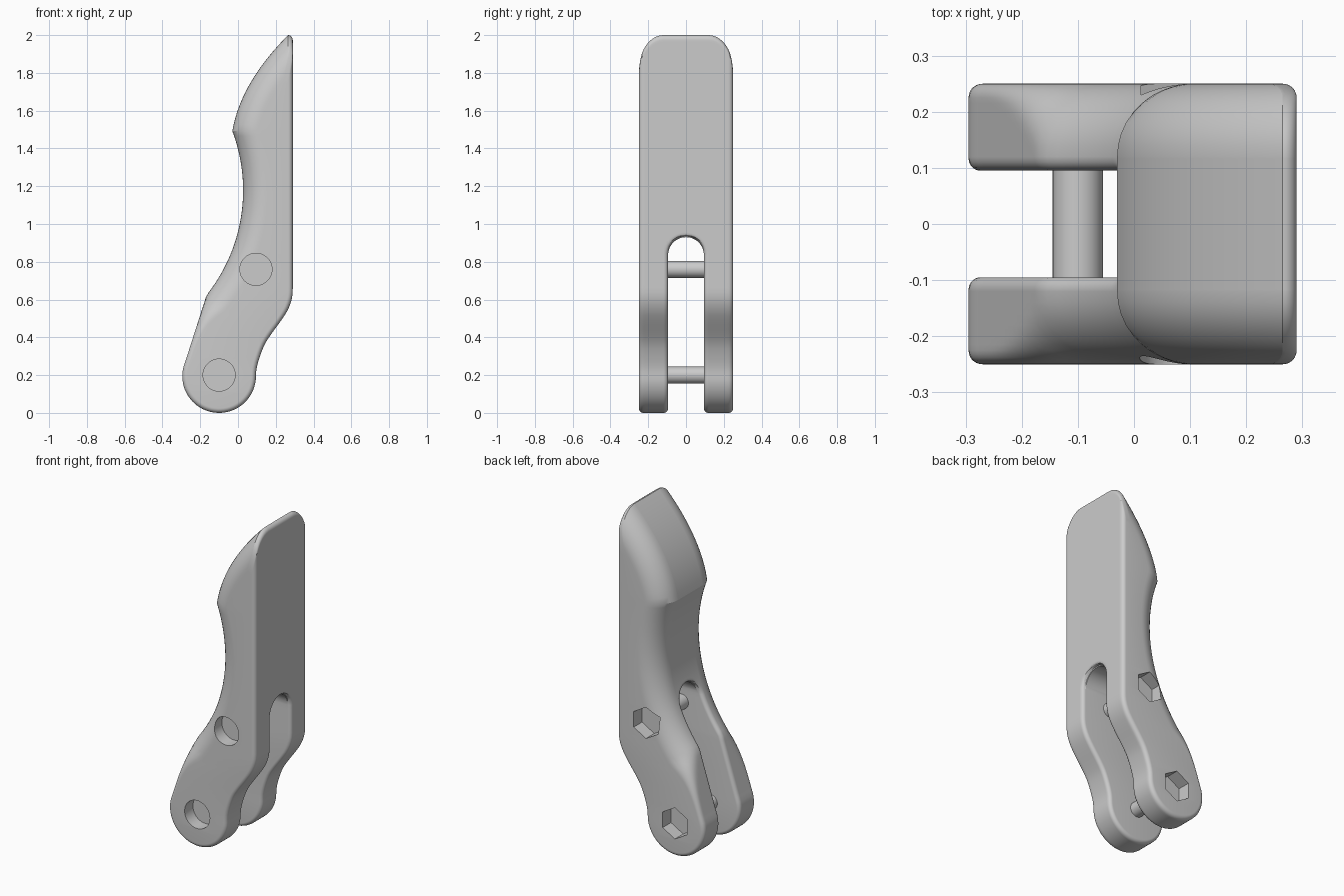
import bpy, bmesh, math
from mathutils import Matrix

cube = bpy.data.objects.get("Cube")
if cube:
    bpy.data.objects.remove(cube, do_unlink=True)

HALF = 0.25            # half thickness
SLOT = 0.095           # slot half width
ARCH = 0.835           # centre height of the slot arch
FOOT_X, FOOT_R = -0.1, 0.195
CREST = 1.492
BACK_X = 0.29
SMALL = 0.025          # small fillet radius
PIVOTS = ((-0.1, 0.2), (0.095, 0.76))

grey = bpy.data.materials.new("plain_grey")
grey.use_nodes = True
colour = (0.6, 0.6, 0.6, 1)
grey.diffuse_color = colour
grey.node_tree.nodes["Principled BSDF"].inputs["Base Color"].default_value = colour


# ---- side profile: left and right edge as functions of height
def foot(z):
    return math.sqrt(max(FOOT_R ** 2 - (z - FOOT_R) ** 2, 0))


def left_edge(z):
    if z < 0.25:
        return FOOT_X - foot(z)
    if z < 0.62:
        return -0.286 + (z - 0.25) * 0.32
    if z < CREST:
        return 0.027 - 0.89 + math.sqrt(0.89 ** 2 - (z - 1.178) ** 2)
    u = (z - CREST) / (2 - CREST)
    return -0.03 + 0.295 * (0.29 * u + 0.71 * u * u)


KNEE = ((0.195, 0.095), (0.26, 0.104), (0.36, 0.14), (0.42, 0.178),
        (0.48, 0.222), (0.54, 0.261), (0.6, 0.284), (0.66, BACK_X))


def right_edge(z):
    if z <= FOOT_R:
        return FOOT_X + foot(z)
    if z >= KNEE[-1][0]:
        return BACK_X
    n = len(KNEE)
    slopes = [0.0] + [(KNEE[i + 1][1] - KNEE[i - 1][1]) / (KNEE[i + 1][0] - KNEE[i - 1][0])
                      for i in range(1, n - 1)] + [0.0]
    i = max(k for k in range(n - 1) if KNEE[k][0] <= z)
    (a, xa), (b, xb) = KNEE[i], KNEE[i + 1]
    h = b - a
    t = (z - a) / h
    smooth = t * t * (3 - 2 * t)
    return (xa + (xb - xa) * smooth + h * slopes[i] * t * (1 - t) ** 2
            - h * slopes[i + 1] * t * t * (1 - t))


# ---- rounded edges: how far the surface sinks near the sides and the slot
def fillet(s, r):
    s = max(s, 0)
    return r - math.sqrt(r * r - (r - s) ** 2) if s < r else 0.0


def inset(y, z, left):
    y = abs(y)
    r = SMALL
    if left:
        r += 0.105 * min(max((z - 0.25) / 0.37, 0), 1) ** 3
    gap = (math.hypot(y, z - ARCH) if z > ARCH else y) - SLOT
    return max(fillet(HALF - y, r), fillet(gap, 0.022))


def surface(y, z, left):
    sign = 1 if left else -1
    edge = left_edge if left else right_edge
    d = inset(y, z, left)
    best = sign * edge(z) + d
    steps = 14
    for k in range(-steps, steps + 1):
        q = max(z + d * math.sin(k / steps * math.pi / 2), 0.05)
        dq = inset(y, q, left)
        rest = dq * dq - (q - z) ** 2
        if rest > 0:
            best = max(best, sign * edge(q) + math.sqrt(rest))
    return sign * best


def tip_height(y):
    target = BACK_X - inset(y, 1.7, False) - SMALL
    low, high = 1.55, 2.05
    for _ in range(40):
        mid = (low + high) / 2
        if surface(y, mid, True) < target:
            low = mid
        else:
            high = mid
    return low


FOOT_ROWS, LEG_ROWS, ARCH_ROWS, GRIP_ROWS, TIP_ROWS = 16, 26, 10, 20, 26
LEG_END = FOOT_ROWS + LEG_ROWS


def section(y):
    """Pairs of (left, right) points, from the bottom to the tip."""
    rows = []
    in_slot = abs(y) < SLOT - 1e-6
    # rounded foot and leg
    if in_slot:
        rows = [None] * LEG_END
    else:
        r = FOOT_R - inset(y, 0.1, False)
        for i in range(FOOT_ROWS):
            t = 0.04 + (math.pi / 2 - 0.04) * i / FOOT_ROWS
            z, w = FOOT_R - r * math.cos(t), r * math.sin(t)
            rows.append((FOOT_X - w, FOOT_X + w, z))
    zs = []
    if not in_slot:
        zs += [FOOT_R + (ARCH - FOOT_R) * i / LEG_ROWS for i in range(LEG_ROWS)]
    # arch, grip and tip
    start = ARCH + math.sqrt(max(SLOT ** 2 - y * y, 0))
    join = 0.97
    top = tip_height(y)
    zs += [start + (join - start) * (i / ARCH_ROWS) ** 1.6 for i in range(ARCH_ROWS)]
    zs += [join + (CREST - join) * i / GRIP_ROWS for i in range(GRIP_ROWS)]
    zs += [top - (top - CREST) * (1 - i / TIP_ROWS) ** 2 for i in range(TIP_ROWS + 1)]
    for z in zs:
        right = surface(y, z, False)
        over = z - (top - SMALL)
        if over > 0:
            right -= SMALL - math.sqrt(max(SMALL ** 2 - over ** 2, 0))
        rows.append((min(surface(y, z, True), right), right, z))
    return rows


def add_object(name, bm):
    bmesh.ops.recalc_face_normals(bm, faces=bm.faces[:])
    mesh = bpy.data.meshes.new(name)
    bm.to_mesh(mesh)
    bm.free()
    mesh.materials.append(grey)
    obj = bpy.data.objects.new(name, mesh)
    bpy.context.collection.objects.link(obj)
    return obj


def activate(obj):
    bpy.ops.object.select_all(action="DESELECT")
    obj.select_set(True)
    bpy.context.view_layer.objects.active = obj


def rod(name, x, z, y_from, y_to, radius, sides):
    bm = bmesh.new()
    place = (Matrix.Translation((x, (y_from + y_to) / 2, z))
             @ Matrix.Rotation(math.pi / 2, 4, "X"))
    bmesh.ops.create_cone(bm, cap_ends=True, segments=sides, radius1=radius,
                          radius2=radius, depth=abs(y_to - y_from), matrix=place)
    return add_object(name, bm)


# ---- lever body: lofted sections across the thickness
outer = [HALF - s for s in (0, .0007, .002, .004, .006, .009, .012, .018, .025,
                            .035, .05, .07, .09, .11, .13)]
inner = [SLOT + s for s in (.022, .015, .009, .005, .002, .0007, 0)]
middle = [SLOT * math.cos(math.pi * i / 18) for i in range(1, 9)]
side = outer + inner + middle
layers = side + [0.0] + [-y for y in reversed(side)]

bm = bmesh.new()
grid = []
for y in layers:
    grid.append([p and (bm.verts.new((p[0], y, p[2])), bm.verts.new((p[1], y, p[2])))
                 for p in section(y)])
last = len(grid[0]) - 1
for a, b in zip(grid, grid[1:]):
    first = 0 if a[0] and b[0] else LEG_END
    bm.faces.new((a[first][0], a[first][1], b[first][1], b[first][0]))
    for k in range(first, last):
        for e in (0, 1):
            bm.faces.new((a[k][e], a[k + 1][e], b[k + 1][e], b[k][e]))
for y, g in zip(layers, grid):
    wall = abs(abs(y) - SLOT) < 1e-6
    if wall or abs(y) == HALF:
        for k in range(LEG_END if wall else last):
            bm.faces.new((g[k][0], g[k][1], g[k + 1][1], g[k + 1][0]))
bmesh.ops.remove_doubles(bm, verts=bm.verts[:], dist=1e-5)
body = add_object("lever_body", bm)

# ---- round bolt head pockets in front, hexagonal nut pockets behind
FLOOR = 0.17
for x, z in PIVOTS:
    for y_side, radius, sides in ((-1, 0.085, 48), (1, 0.095, 6)):
        cutter = rod("pocket_cutter", x, z, y_side * FLOOR, y_side * 0.35, radius, sides)
        cutter.hide_render = True
        activate(body)
        mod = body.modifiers.new("pocket", "BOOLEAN")
        mod.operation, mod.solver, mod.object = "DIFFERENCE", "EXACT", cutter
        bpy.ops.object.modifier_apply(modifier=mod.name)
        bpy.data.objects.remove(cutter, do_unlink=True)
activate(body)
bpy.ops.object.shade_smooth_by_angle(angle=math.radians(24))

# ---- pivot pins across the slot
for name, (x, z) in zip(("lower_pin", "upper_pin"), PIVOTS):
    pin = rod(name, x, z, -0.165, 0.165, 0.045, 40)
    activate(pin)
    bpy.ops.object.shade_smooth_by_angle(angle=math.radians(30))
